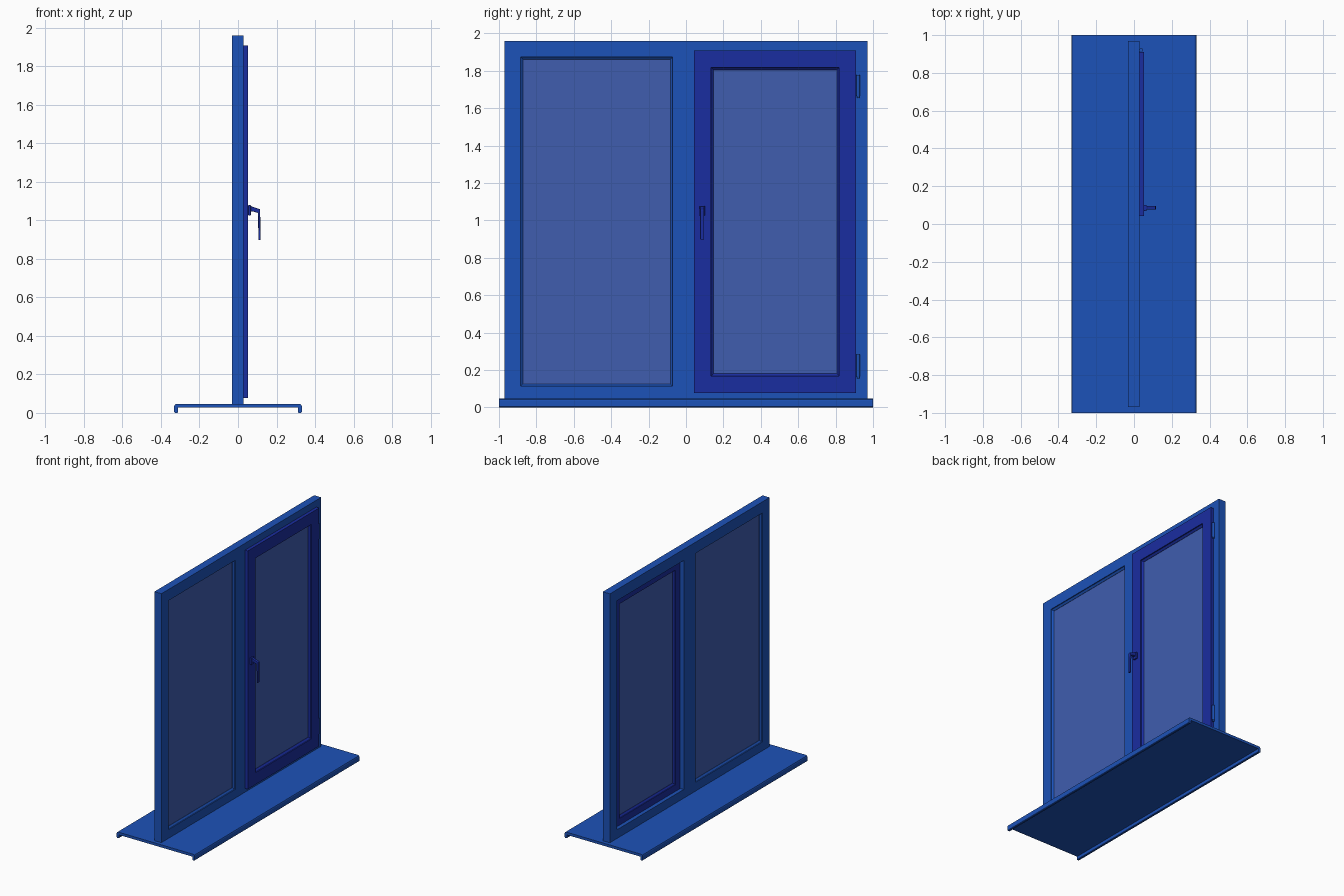
import bpy, bmesh
from mathutils import Matrix

if "Cube" in bpy.data.objects:
    bpy.data.objects.remove(bpy.data.objects["Cube"])


def material(name, rgb):
    m = bpy.data.materials.new(name)
    m.diffuse_color = (*rgb, 1)
    m.use_nodes = True
    m.node_tree.nodes["Principled BSDF"].inputs["Base Color"].default_value = m.diffuse_color
    return m


FRAME = material("frame_blue", (0.012, 0.085, 0.48))
SASH = material("sash_blue", (0.010, 0.026, 0.35))
GLASS = material("glass_blue", (0.050, 0.110, 0.43))


def finish(name, bm, mat, bevel=0):
    bmesh.ops.recalc_face_normals(bm, faces=bm.faces)
    me = bpy.data.meshes.new(name)
    bm.to_mesh(me)
    bm.free()
    me.materials.append(mat)
    ob = bpy.data.objects.new(name, me)
    bpy.context.collection.objects.link(ob)
    if bevel:
        mod = ob.modifiers.new("bevel", 'BEVEL')
        mod.width, mod.segments = bevel, 2
    return ob


def box(name, x, y, z, mat, bevel=0):
    bm = bmesh.new()
    bmesh.ops.create_cube(bm, size=1)
    for v in bm.verts:
        v.co = [a + (c + 0.5) * (b - a) for c, (a, b) in zip(v.co, (x, y, z))]
    return finish(name, bm, mat, bevel)


def ring(name, y, z, profile, mat):
    """Mitred rectangular frame swept from a closed (inset, x) profile."""
    bm = bmesh.new()
    loops = []
    for i, x in profile:
        loops.append([bm.verts.new((x, a, b)) for a, b in (
            (y[0] + i, z[0] + i), (y[1] - i, z[0] + i),
            (y[1] - i, z[1] - i), (y[0] + i, z[1] - i))])
    for p, q in zip(loops, loops[1:] + loops[:1]):
        for k in range(4):
            n = (k + 1) % 4
            bm.faces.new((p[k], p[n], q[n], q[k]))
    return finish(name, bm, mat)


def extrude(name, pts, y, mat, bevel=0):
    """Extrude an (x, z) outline along y."""
    bm = bmesh.new()
    a, b = [[bm.verts.new((px, yy, pz)) for px, pz in pts] for yy in y]
    bm.faces.new(a)
    bm.faces.new(b)
    for k in range(len(pts)):
        n = (k + 1) % len(pts)
        bm.faces.new((a[k], a[n], b[n], b[k]))
    return finish(name, bm, mat, bevel)


# sill board with turned-down rounded lips
half = [(0.312, 0.027), (0.312, 0.003), (0.316, 0.0), (0.327, 0.0),
        (0.331, 0.004), (0.331, 0.036), (0.328, 0.043), (0.320, 0.047)]
extrude("sill", half + [(-px, pz) for px, pz in reversed(half)], (-1, 1), FRAME)

# outer frame, sunk slightly into the sill, with central mullion
XB, XF = -0.032, 0.028
ring("outer_frame", (-0.97, 0.97), (0.028, 1.96),
     [(0, XB), (0, XF), (0.086, XF), (0.086, XB)], FRAME)
box("mullion", (XB, XF), (-0.072, 0.072), (0.112, 1.876), FRAME)

# fixed pane and its sloped bead
ring("fixed_bead", (-0.885, -0.070), (0.112, 1.875),
     [(0, 0.022), (0.014, 0.010), (0.014, -0.014), (0, -0.026)], FRAME)
box("fixed_glass", (-0.012, 0.008), (-0.873, -0.082), (0.124, 1.863), GLASS)

# opening sash: front flange, stepped rebate, beads around the glass
ring("sash", (0.043, 0.910), (0.077, 1.908),
     [(0, 0.053), (0.091, 0.053), (0.091, 0.045), (0.104, 0.033),
      (0.104, 0.010), (0.091, 0.000), (0.091, -0.006), (0.040, -0.006),
      (0.040, XF), (0, XF)], SASH)
box("sash_glass", (0.012, 0.031), (0.145, 0.808), (0.179, 1.806), GLASS)

# handle
box("handle_plate", (0.053, 0.067), (0.069, 0.101), (1.025, 1.078), SASH, 0.003)
extrude("handle_lever",
        [(0.065, 1.076), (0.075, 1.070), (0.115, 1.057), (0.117, 0.898),
         (0.106, 0.896), (0.104, 1.038), (0.075, 1.046), (0.065, 1.044)],
        (0.076, 0.096), SASH, 0.003)

# hinges: barrel with a thinner pin
for tag, z0, z1 in (("lower", 0.155, 0.284), ("upper", 1.655, 1.778)):
    bm = bmesh.new()
    for r, a, b in ((0.010, z0 + 0.010, z1), (0.007, z0, z0 + 0.012)):
        bmesh.ops.create_cone(bm, cap_ends=True, segments=16, radius1=r,
                              radius2=r, depth=b - a,
                              matrix=Matrix.Translation((0.038, 0.920, (a + b) / 2)))
    ob = finish(tag + "_hinge", bm, FRAME)
    bpy.context.view_layer.objects.active = ob
    ob.select_set(True)
    bpy.ops.object.shade_smooth_by_angle()
    ob.select_set(False)
